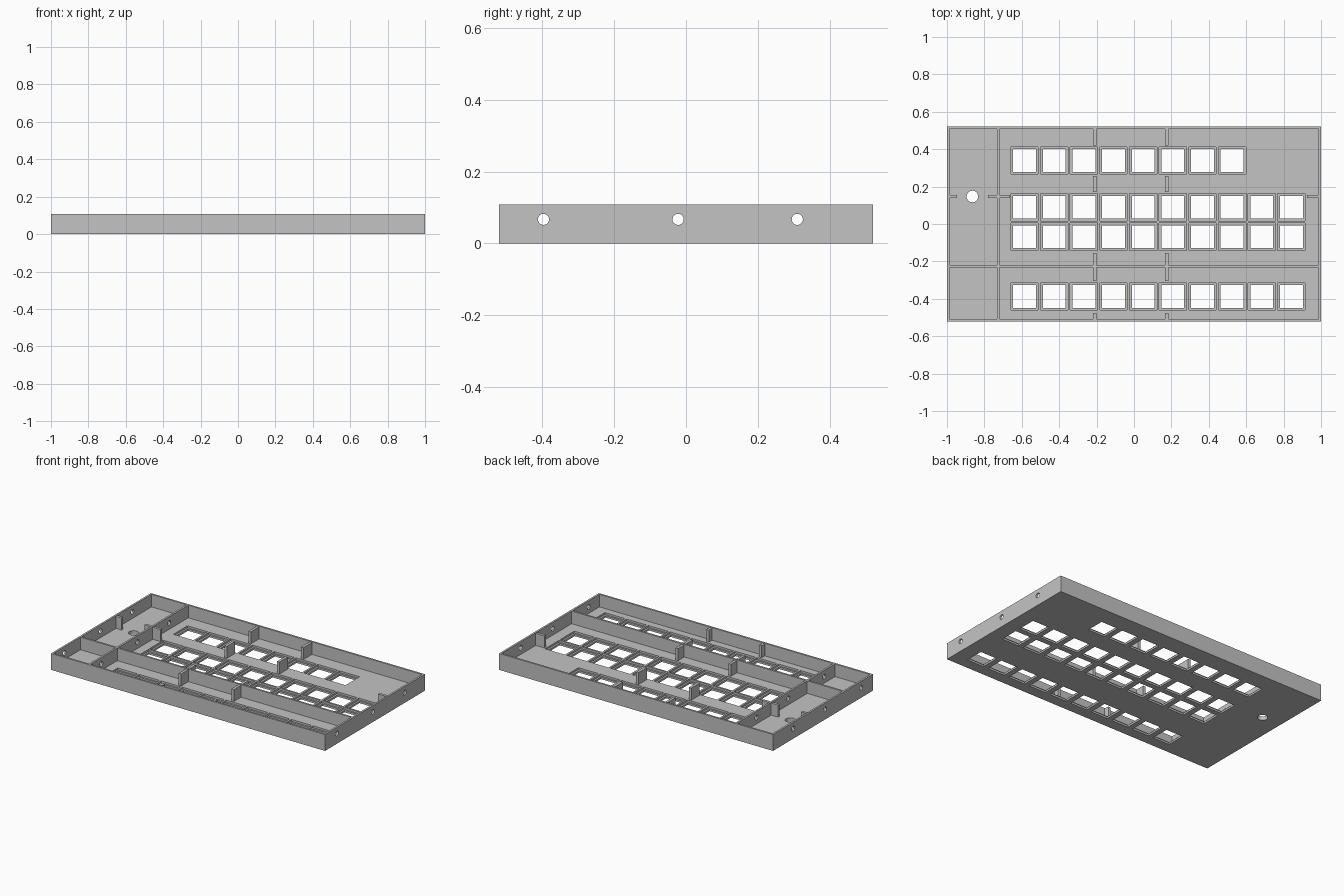
import bpy, bmesh
from mathutils import Matrix, Vector

if "Cube" in bpy.data.objects:
    bpy.data.objects.remove(bpy.data.objects["Cube"], do_unlink=True)

HX, HY, H = 1.0, 0.521, 0.108      # half length, half depth, height
WALL, FLOOR, LIP = 0.0125, 0.025, 0.0125
DIV_X, DIV_Y = -0.725, -0.225      # centre lines of the partitions
PITCH = 0.1585

grey = bpy.data.materials.new("plain grey")
grey.use_nodes = True
grey.diffuse_color = (0.55, 0.55, 0.55, 1)
grey.node_tree.nodes["Principled BSDF"].inputs["Base Color"].default_value = grey.diffuse_color


def add_box(bm, x0, x1, y0, y1, z0, z1):
    lo, hi = Vector((x0, y0, z0)), Vector((x1, y1, z1))
    size = Matrix.Diagonal((hi - lo).to_4d())
    size[3][3] = 1
    bmesh.ops.create_cube(bm, size=1, matrix=Matrix.Translation((lo + hi) / 2) @ size)


def add_rod(bm, radius, length, centre, turn=Matrix()):
    bmesh.ops.create_cone(bm, cap_ends=True, segments=32, radius1=radius, radius2=radius,
                          depth=length, matrix=Matrix.Translation(centre) @ turn)


def finish(bm, name):
    mesh = bpy.data.meshes.new(name)
    bm.to_mesh(mesh)
    bm.free()
    mesh.materials.append(grey)
    obj = bpy.data.objects.new(name, mesh)
    bpy.context.collection.objects.link(obj)
    return obj


def carve(obj, bm):
    cutter = finish(bm, "cutter")
    cutter.hide_render = True
    mod = obj.modifiers.new("cut", "BOOLEAN")
    mod.operation, mod.solver, mod.object = "DIFFERENCE", "EXACT", cutter
    bpy.context.view_layer.objects.active = obj
    bpy.ops.object.modifier_apply(modifier=mod.name)
    bpy.data.objects.remove(cutter, do_unlink=True)


# Tray block
bm = bmesh.new()
add_box(bm, -HX, HX, -HY, HY, 0, H)
tray = finish(bm, "tray")

# Four open chambers, leaving the outer walls and two partitions
bm = bmesh.new()
half = WALL / 2
for x0, x1 in ((-HX + WALL, DIV_X - half), (DIV_X + half, HX - WALL)):
    for y0, y1 in ((-HY + WALL, DIV_Y - half), (DIV_Y + half, HY - WALL)):
        add_box(bm, x0, x1, y0, y1, FLOOR, H + 0.1)
carve(tray, bm)

# Square openings: a wide recess from above, then a narrower through cut
rows = ((0.34, 8), (0.09, 10), (-0.068, 10), (-0.388, 10))
for r, z0, z1 in ((0.073, LIP, FLOOR + 0.02), (0.061, -0.05, FLOOR + 0.02)):
    bm = bmesh.new()
    for y, count in rows:
        for i in range(count):
            x = -0.585 + i * PITCH
            add_box(bm, x - r, x + r, y - r, y + r, z0, z1)
    carve(tray, bm)

# Round bores through the side walls and partition, and one hole in the floor
bm = bmesh.new()
for y in (-0.397, -0.022, 0.31):
    add_rod(bm, 0.0155, 3, (0, y, 0.067), Matrix.Rotation(1.5707963, 4, "Y"))
carve(tray, bm)
bm = bmesh.new()
add_rod(bm, 0.031, 0.2, (-0.864, 0.147, 0))
carve(tray, bm)

# Upright support ribs
TOP, T = H - 0.004, 0.009
bm = bmesh.new()
for x in (-0.21, 0.175):
    for y0, y1 in ((0.42, 0.515), (0.17, 0.257), (-0.305, -0.155), (-0.515, -0.475)):
        add_box(bm, x - T, x + T, y0, y1, FLOOR - 0.005, TOP)
for x0, x1 in ((-0.995, -0.947), (-0.78, -0.663), (0.925, 0.995)):
    add_box(bm, x0, x1, 0.147 - T, 0.147 + T, FLOOR - 0.005, TOP)
finish(bm, "support_ribs")
